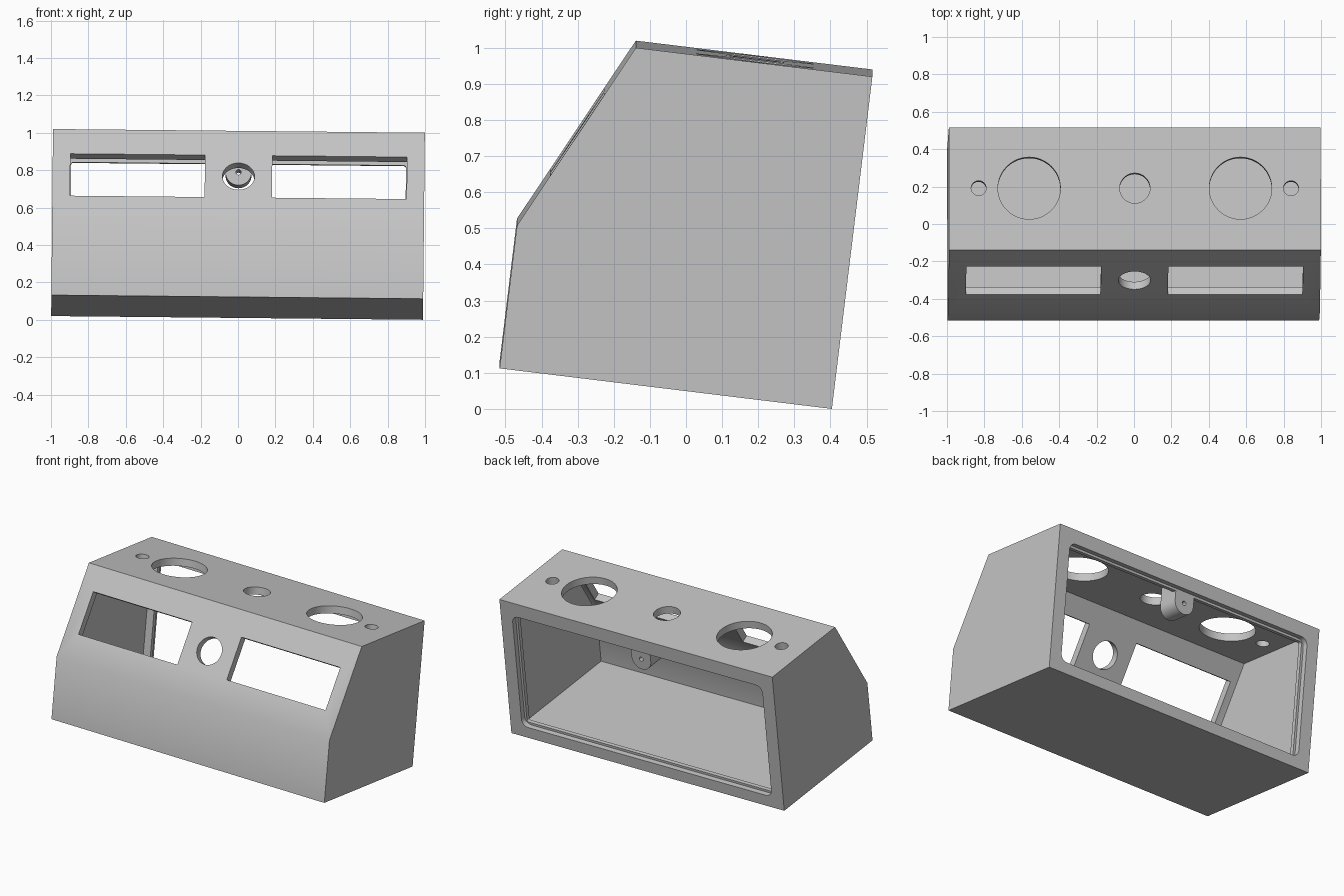
import bpy, bmesh, math
from mathutils import Matrix, Vector

cube = bpy.data.objects.get("Cube")
if cube:
    bpy.data.objects.remove(cube, do_unlink=True)

HALF, WALL = 0.994, 0.048      # half width, wall thickness
DEPTH, HEIGHT = 0.927, 0.927
BEND, ROOF = 0.398, 0.66       # height of the front bend, depth of the roof
LIP = 0.034                    # depth of the cover recess

grey = bpy.data.materials.new("plain grey")
grey.use_nodes = True
colour = (0.55, 0.55, 0.55, 1)
grey.diffuse_color = colour
grey.node_tree.nodes["Principled BSDF"].inputs["Base Color"].default_value = colour


def frame(origin, x, y):
    """Matrix whose first two axes are x and y, and whose third is their normal."""
    x, y = Vector(x).normalized(), Vector(y).normalized()
    m = Matrix((x, y, x.cross(y))).transposed().to_4x4()
    m.translation = origin
    return m


def prism(name, points, start, end, matrix):
    """Extrude a flat outline between two distances along its normal."""
    bm = bmesh.new()
    face = bm.faces.new([bm.verts.new((p[0], p[1], start)) for p in points])
    ext = bmesh.ops.extrude_face_region(bm, geom=[face])["geom"]
    moved = [v for v in ext if isinstance(v, bmesh.types.BMVert)]
    bmesh.ops.translate(bm, verts=moved, vec=(0, 0, end - start))
    bm.transform(matrix)
    bmesh.ops.recalc_face_normals(bm, faces=bm.faces)
    mesh = bpy.data.meshes.new(name)
    bm.to_mesh(mesh)
    bm.free()
    mesh.materials.append(grey)
    obj = bpy.data.objects.new(name, mesh)
    bpy.context.collection.objects.link(obj)
    return obj


def arc(cx, cy, r, a, b, n):
    angles = [math.radians(a + (b - a) * i / n) for i in range(n + 1)]
    return [(cx + r * math.cos(t), cy + r * math.sin(t)) for t in angles]


def circle(cx, cy, r, n=48):
    return arc(cx, cy, r, 0, 360, n)[:-1]


def box(x0, x1, y0, y1):
    return [(x0, y0), (x1, y0), (x1, y1), (x0, y1)]


def rounded(x0, x1, y0, y1, r):
    return (arc(x1 - r, y1 - r, r, 0, 90, 6) + arc(x0 + r, y1 - r, r, 90, 180, 6)
            + arc(x0 + r, y0 + r, r, 180, 270, 6) + arc(x1 - r, y0 + r, r, 270, 360, 6))


def combine(target, tool, operation="DIFFERENCE"):
    mod = target.modifiers.new("combine", "BOOLEAN")
    mod.operation, mod.solver, mod.object = operation, "EXACT", tool
    bpy.context.view_layer.objects.active = target
    bpy.ops.object.modifier_apply(modifier=mod.name)
    bpy.data.objects.remove(tool, do_unlink=True)


side = frame((0, 0, 0), (0, 1, 0), (0, 0, 1))
back = frame((0, 0, 0), (1, 0, 0), (0, 0, 1))
top = frame((0, -0.327, HEIGHT), (1, 0, 0), (0, 1, 0))
slope = frame((0, -DEPTH, BEND), (1, 0, 0), (0, DEPTH - ROOF, HEIGHT - BEND))

# Outer body and the matching hollow
outline = [(0, 0), (0, HEIGHT), (-ROOF, HEIGHT), (-DEPTH, BEND), (-DEPTH, 0)]
housing = prism("housing", outline, -HALF, HALF, side)
tilt = math.atan2(DEPTH - ROOF, HEIGHT - BEND)
bend_in = BEND - WALL * math.tan(tilt / 2)
roof_in = ROOF - WALL * math.tan((math.pi / 2 - tilt) / 2)
inner = [(-0.06, WALL), (-0.06, HEIGHT - WALL), (-roof_in, HEIGHT - WALL),
         (WALL - DEPTH, bend_in), (WALL - DEPTH, WALL)]
combine(housing, prism("hollow", inner, WALL - HALF, HALF - WALL, side))

# Rear opening: inner lip, then cover mounting lug, then cover recess
combine(housing, prism("lip_opening", rounded(-0.895, 0.895, 0.088, 0.822, 0.012), -0.1, 0.1, back))
lug = arc(0, 0.764, 0.07, 180, 360, 20) + [(0.07, 0.9), (-0.07, 0.9)]
combine(housing, prism("lug", lug, LIP, 0.17, back), "UNION")
combine(housing, prism("recess", rounded(-0.91, 0.91, 0.073, 0.837, 0.045), -0.1, LIP, back))
combine(housing, prism("lug_hole", circle(0, 0.764, 0.014, 20), 0, 0.25, back))

# Round holes in the roof
for x, r in ((-0.835, 0.04), (-0.565, 0.167), (0, 0.081), (0.565, 0.167), (0.835, 0.04)):
    combine(housing, prism("roof_hole", circle(x, 0, r), -0.06, 0.05, top))

# Two display windows and a button hole in the sloping panel
for s in (-1, 1):
    window = box(s * 0.54 - 0.36, s * 0.54 + 0.36, 0.165, 0.435)
    combine(housing, prism("window", window, -0.1, 0.05, slope))
combine(housing, prism("button_hole", circle(0, 0.3, 0.086), -0.1, 0.05, slope))

# Lean the housing, then centre it and rest it on the ground
mesh = housing.data
mesh.transform(Matrix.Rotation(math.radians(0.57), 4, "Y") @ Matrix.Rotation(math.radians(-6.95), 4, "X"))
lo, hi = [Vector(f(v.co[i] for v in mesh.vertices) for i in range(3)) for f in (min, max)]
mid = (lo + hi) / 2
mesh.transform(Matrix.Translation((-mid.x, -mid.y, -lo.z)))

bpy.ops.object.select_all(action="DESELECT")
housing.select_set(True)
bpy.context.view_layer.objects.active = housing
bpy.ops.object.shade_smooth_by_angle(angle=math.radians(30))
